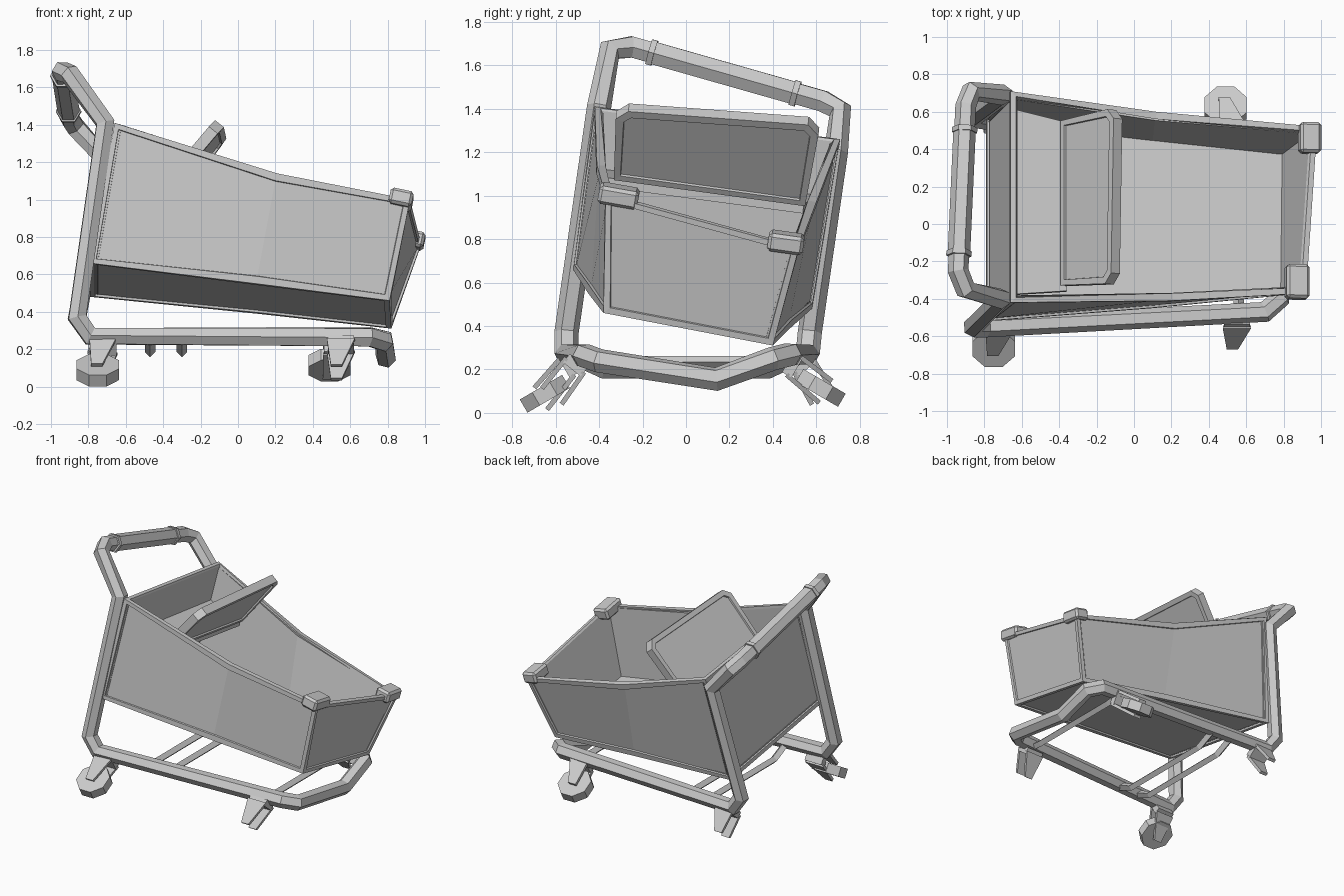
import bpy, bmesh
from math import radians
from mathutils import Vector, Matrix

if "Cube" in bpy.data.objects:
    bpy.data.objects.remove(bpy.data.objects["Cube"])

V = Vector


def finish(bm, name):
    bmesh.ops.recalc_face_normals(bm, faces=bm.faces[:])
    me = bpy.data.meshes.new(name)
    bm.to_mesh(me)
    bm.free()
    ob = bpy.data.objects.new(name, me)
    bpy.context.collection.objects.link(ob)
    return ob


def tube(name, pts, radius, closed=False, res=1):
    """Low-poly tube along a polyline, turned into a mesh."""
    cu = bpy.data.curves.new(name + "_path", 'CURVE')
    cu.dimensions = '3D'
    cu.bevel_depth = radius
    cu.bevel_resolution = res
    cu.use_fill_caps = True
    sp = cu.splines.new('POLY')
    sp.points.add(len(pts) - 1)
    for p, co in zip(sp.points, pts):
        p.co = (*co, 1)
    sp.use_cyclic_u = closed
    sp.use_smooth = False
    tmp = bpy.data.objects.new(name + "_path", cu)
    bpy.context.collection.objects.link(tmp)
    bpy.context.view_layer.update()
    dg = bpy.context.evaluated_depsgraph_get()
    me = bpy.data.meshes.new_from_object(tmp.evaluated_get(dg))
    bpy.data.objects.remove(tmp)
    ob = bpy.data.objects.new(name, me)
    bpy.context.collection.objects.link(ob)
    return ob


def plate(name, pts, thick, inset=0):
    """Polygon thickened equally to both sides, optionally with recessed faces."""
    bm = bmesh.new()
    f = bm.faces.new([bm.verts.new(p) for p in pts])
    f.normal_update()
    n = f.normal.copy()
    r = bmesh.ops.extrude_face_region(bm, geom=[f], use_keep_orig=True)
    top = [g for g in r['geom'] if isinstance(g, bmesh.types.BMVert)]
    bmesh.ops.translate(bm, verts=top, vec=n * thick)
    bmesh.ops.translate(bm, verts=bm.verts[:], vec=-n * thick / 2)
    bmesh.ops.recalc_face_normals(bm, faces=bm.faces[:])
    if inset:
        big = sorted(bm.faces, key=lambda q: -q.calc_area())[:2]
        for q in big:
            bmesh.ops.inset_region(bm, faces=[q], thickness=inset, depth=0)
            bmesh.ops.inset_region(bm, faces=[q], thickness=0.003, depth=-0.012)
    return finish(bm, name)


def block(name, loc, size, rot):
    bm = bmesh.new()
    m = Matrix.Translation(loc)
    for ang, ax in zip(rot, 'XYZ'):
        m = m @ Matrix.Rotation(radians(ang), 4, ax)
    bmesh.ops.create_cube(bm, size=1, matrix=m @ Matrix.Diagonal((*size, 1)))
    bmesh.ops.bevel(bm, geom=bm.edges[:], offset=0.015, segments=1, affect='EDGES')
    return finish(bm, name)


# Main tube: handle, posts and base form one closed loop (bent out of true)
grip_a, grip_b = V((-0.94, -0.25, 1.685)), V((-0.90, 0.63, 1.435))
tube("main_frame", [
    grip_a, (-0.90, -0.35, 1.67), (-0.71, -0.40, 1.41),
    (-0.86, -0.55, 0.37), (-0.79, -0.55, 0.27), (0.70, -0.47, 0.265),
    (0.78, -0.40, 0.24), (0.79, 0.14, 0.155), (0.78, 0.40, 0.25),
    (0.70, 0.48, 0.27), (-0.79, 0.56, 0.27), (-0.86, 0.57, 0.37),
    (-0.70, 0.69, 1.20), (-0.87, 0.71, 1.39), grip_b], 0.056, closed=True)

# Handle grip and end collars
def on_grip(t):
    return grip_a.lerp(grip_b, t)

tube("handle_grip", [on_grip(0.10), on_grip(0.86)], 0.060)
for i, t in enumerate((0.09, 0.84)):
    tube(f"grip_collar_{i}", [on_grip(t), on_grip(t + 0.03)], 0.068)

# Rods across the base, dipping in the middle
for i, x in enumerate((-0.47, -0.30, 0.56)):
    z = 0.185 if x < 0 else 0.235
    tube(f"base_rod_{i}", [(x, -0.52, 0.25), (x, -0.38, z), (x, 0.38, z), (x, 0.52, 0.25)],
         0.028, res=0)

# Basket: open skewed box with framed panels
bm = bmesh.new()
bot = [bm.verts.new(p) for p in ((-0.79, -0.52, 0.66), (0.81, -0.38, 0.46),
                                 (0.82, 0.40, 0.31), (-0.79, 0.58, 0.48))]
top = [bm.verts.new(p) for p in ((-0.66, -0.42, 1.41), (0.92, -0.37, 1.00),
                                 (0.98, 0.52, 0.76), (-0.66, 0.71, 1.26))]
bot_l, bot_r = bm.verts.new((0.10, -0.45, 0.55)), bm.verts.new((0.10, 0.48, 0.39))
mid_l, mid_r = bm.verts.new((0.21, -0.41, 1.14)), bm.verts.new((0.12, 0.60, 0.97))
F = bm.faces.new
panels = [
    [F((bot[0], bot_l, mid_l, top[0])), F((bot_l, bot[1], top[1], mid_l))],
    [F((bot[1], bot[2], top[2], top[1]))],
    [F((bot[2], bot_r, mid_r, top[2])), F((bot_r, bot[3], top[3], mid_r))],
    [F((bot[3], bot[0], top[0], top[3]))],
    [F((bot[0], bot[3], bot_r, bot_l)), F((bot_l, bot_r, bot[2], bot[1]))]]
bm.normal_update()
for p in panels:
    bmesh.ops.inset_region(bm, faces=p, thickness=0.04, depth=0, use_boundary=True)
    bmesh.ops.inset_region(bm, faces=p, thickness=0.003, depth=-0.012, use_boundary=True)
basket = finish(bm, "basket")
sol = basket.modifiers.new("wall", 'SOLIDIFY')
sol.thickness = 0.04
sol.offset = -1

# Corner caps on the front rim
block("rim_cap_left", (0.872, -0.31, 1.00), (0.125, 0.185, 0.085), (-10, 12, 0))
block("rim_cap_right", (0.94, 0.46, 0.785), (0.115, 0.165, 0.085), (-8, 12, 0))

# Child seat: flat seat and tilted back with cut corners
plate("seat", [(-0.68, -0.38, 1.10), (-0.36, -0.36, 1.06), (-0.36, 0.54, 0.94),
               (-0.68, 0.62, 0.98)], 0.045)
a, b = V((-0.37, -0.33, 1.09)), V((-0.37, 0.55, 0.97))
c, d = V((-0.085, 0.62, 1.34)), V((-0.10, -0.32, 1.41))
plate("seat_back", [a, b, c.lerp(b, 0.12), c.lerp(d, 0.06), d.lerp(c, 0.06),
                    d.lerp(a, 0.12)], 0.06, inset=0.04)


# Casters: crown, two tapered fork plates, and a wheel where one is left
def caster(name, base, hub, axis, wheel):
    base, hub, axis = V(base), V(hub), V(axis).normalized()
    x = V((1, 0, 0))
    along = (hub - base).normalized()
    tops = []
    for i, s in enumerate((-1, 1)):
        o = axis * 0.058 * s
        t = base + o * 0.9
        e = hub + o + along * 0.03
        plate(f"{name}_fork_{i}", [t - x * .075, t + x * .075, e + x * .03, e - x * .03], 0.022)
        tops.append(t)
    p, q = tops
    plate(name + "_crown", [p - x * .07, p + x * .07, q + x * .07, q - x * .07], 0.05)
    if wheel:
        bm = bmesh.new()
        m = (Matrix.Translation(hub) @ axis.to_track_quat('Z', 'Y').to_matrix().to_4x4()
             @ Matrix.Rotation(radians(22.5), 4, 'Z'))
        bmesh.ops.create_cone(bm, cap_ends=True, segments=8, radius1=0.122, radius2=0.122,
                              depth=0.07, matrix=m)
        finish(bm, name + "_wheel")


caster("rear_left_caster", (-0.72, -0.54, 0.22), (-0.75, -0.65, 0.088), (0, -0.5, 0.86), True)
caster("front_right_caster", (0.53, 0.49, 0.22), (0.49, 0.62, 0.115), (0, 0.5, 0.86), True)
caster("front_left_caster", (0.55, -0.51, 0.22), (0.53, -0.60, 0.10), (0, -0.75, 0.6), False)
caster("rear_right_caster", (-0.73, 0.54, 0.22), (-0.74, 0.61, 0.10), (0, 0.75, 0.6), False)
